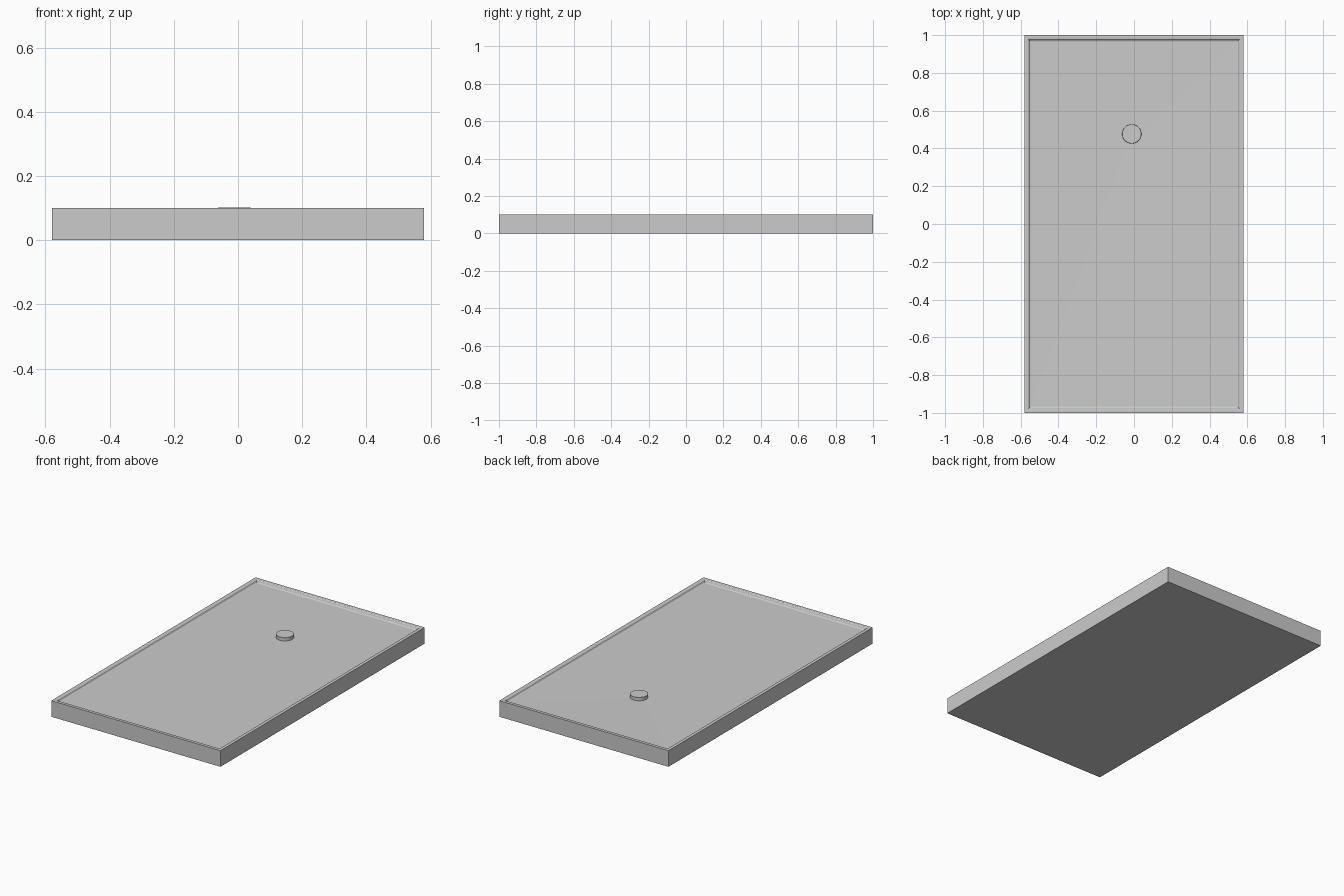
import bpy, bmesh, math

if "Cube" in bpy.data.objects:
    bpy.data.objects.remove(bpy.data.objects["Cube"])

DRAIN = (-0.012, 0.477)
DRAIN_R = 0.051
HX, HY = 0.58, 1.0


def finish(bm, name):
    bmesh.ops.recalc_face_normals(bm, faces=bm.faces[:])
    mesh = bpy.data.meshes.new(name)
    bm.to_mesh(mesh)
    bm.free()
    obj = bpy.data.objects.new(name, mesh)
    bpy.context.collection.objects.link(obj)
    return obj


def rect_ring(bm, inset, z):
    x, y = HX - inset, HY - inset
    return [bm.verts.new(p) for p in ((-x, -y, z), (x, -y, z), (x, y, z), (-x, y, z))]


def circle_ring(bm, r, z, n=48):
    return [bm.verts.new((DRAIN[0] + r * math.cos(2 * math.pi * i / n),
                          DRAIN[1] + r * math.sin(2 * math.pi * i / n), z)) for i in range(n)]


def connect(bm, a, b):
    n = len(a)
    for i in range(n):
        j = (i + 1) % n
        bm.faces.new((a[i], a[j], b[j], b[i]))


def loop_edges(bm, ring):
    edges = []
    for i, v in enumerate(ring):
        w = ring[(i + 1) % len(ring)]
        edges.append(bm.edges.get((v, w)) or bm.edges.new((v, w)))
    return edges


# tray: outer walls, narrow rim, rounded inner lip and cove as (inset, z)
bm = bmesh.new()
profile = [(0, 0), (0, 0.1), (0.018, 0.1), (0.021, 0.099), (0.023, 0.097),
           (0.026, 0.089), (0.029, 0.086), (0.034, 0.0845)]
rings = [rect_ring(bm, i, z) for i, z in profile]
for a, b in zip(rings, rings[1:]):
    connect(bm, a, b)
bm.faces.new(rings[0][::-1])

# sloping floor falling to the drain
hole = circle_ring(bm, DRAIN_R, 0.081)
bmesh.ops.bridge_loops(bm, edges=loop_edges(bm, rings[-1]) + loop_edges(bm, hole))
bm.faces.new(hole)
finish(bm, "shower_tray")

# raised round drain cover
bm = bmesh.new()
low = circle_ring(bm, DRAIN_R, 0.081)
mid = circle_ring(bm, DRAIN_R, 0.101)
top = circle_ring(bm, DRAIN_R - 0.001, 0.102)
connect(bm, low, mid)
connect(bm, mid, top)
bm.faces.new(top)
bm.faces.new(low[::-1])
cover = finish(bm, "drain_cover")

# smooth the cover's round side
bpy.context.view_layer.objects.active = cover
cover.select_set(True)
bpy.ops.object.shade_smooth_by_angle(angle=math.radians(30))
